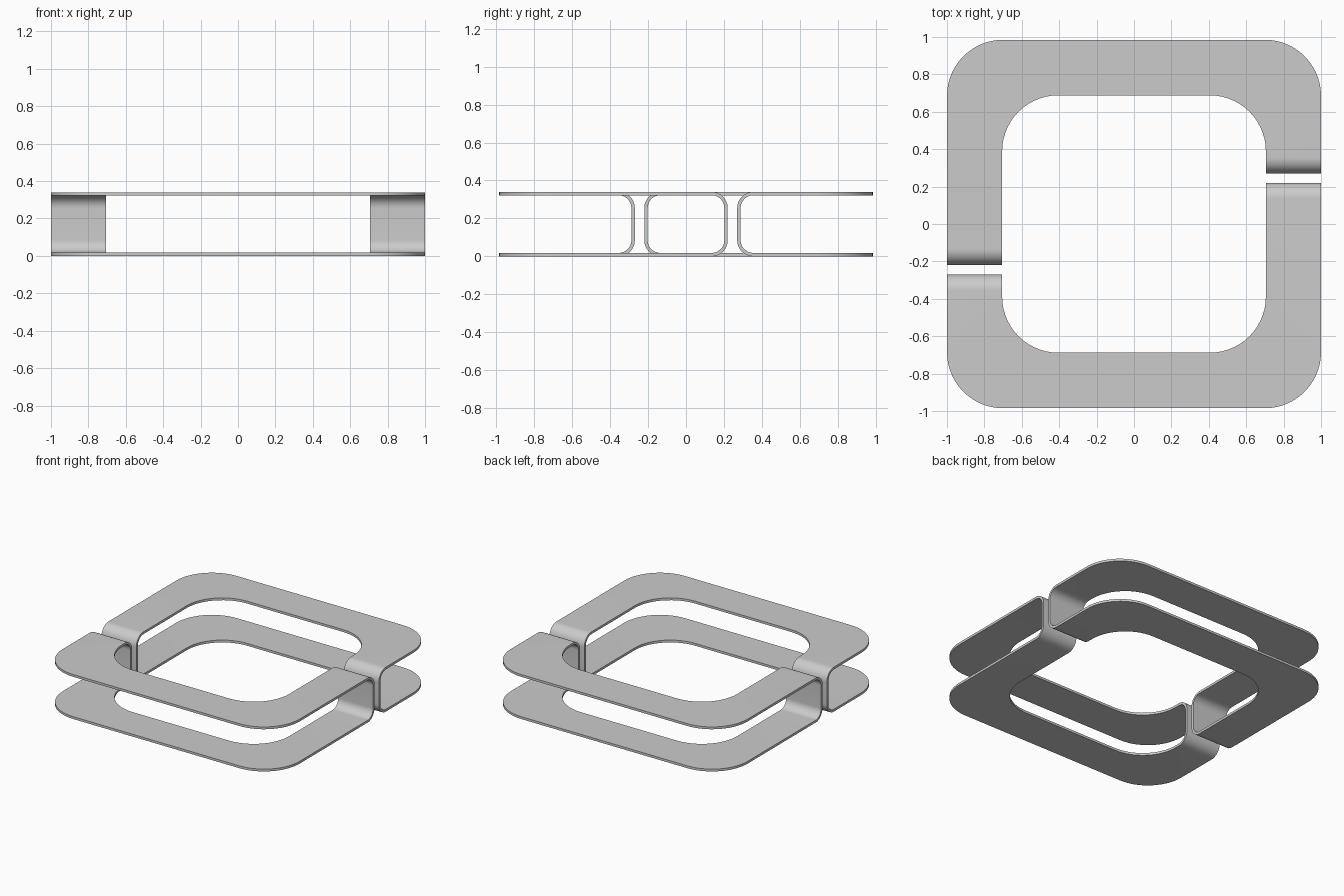
import bpy, bmesh
from math import cos, sin, pi

if "Cube" in bpy.data.objects:
    bpy.data.objects.remove(bpy.data.objects["Cube"])

H, T, R = 0.34, 0.018, 0.085      # overall height, sheet thickness, outer fold radius
XO, XI = 1.0, 0.705               # outer and inner half widths
YO, YI = 0.985, 0.688             # outer and inner half depths
RC = 0.3                          # plan corner radius
N = 14                            # segments per quarter turn


def plate(z, y_right, y_left):
    """(outer, inner) point pairs from the right arm round the back to the left arm."""
    pairs = [((XO, y_right, z), (XI, y_right, z))]
    for side, start in ((1, 0), (-1, pi / 2)):
        for k in range(N + 1):
            a = start + k * pi / 2 / N
            pairs.append(tuple((side * (x - RC) + RC * cos(a), y - RC + RC * sin(a), z)
                               for x, y in ((XO, YO), (XI, YI))))
    pairs.append(((-XO, y_left, z), (-XI, y_left, z)))
    return pairs


def fold(side, y_end):
    """Strap folding from the top plate down to the bottom plate."""
    pairs = []
    for zc, start in ((H - R, pi / 2), (R, pi)):
        for k in range(N + 1):
            a = start + k * pi / 2 / N
            y, z = y_end + R + R * cos(a), zc + R * sin(a)
            pairs.append(((side * XO, y, z), (side * XI, y, z)))
    return pairs[1:-1]


def folded_band(name, turn):
    right, left = 0.27, -0.22     # where the two straps stand
    loop = (plate(H, right + R, left + R) + fold(-1, left)
            + plate(0, right + R, left + R)[::-1] + fold(1, right)[::-1])
    bm = bmesh.new()
    rows = [[bm.verts.new(p) for p in pair] for pair in loop]
    for a, b in zip(rows, rows[1:] + rows[:1]):
        bm.faces.new((a[0], b[0], b[1], a[1]))
    mesh = bpy.data.meshes.new(name)
    bm.to_mesh(mesh)
    bm.free()
    ob = bpy.data.objects.new(name, mesh)
    bpy.context.collection.objects.link(ob)
    ob.rotation_euler.z = turn
    bpy.ops.object.select_all(action='DESELECT')
    bpy.context.view_layer.objects.active = ob
    ob.select_set(True)
    # sheet thickness goes inward from the outer skin
    mod = ob.modifiers.new("thickness", 'SOLIDIFY')
    mod.thickness, mod.offset, mod.use_even_offset = T, -1, True
    bpy.ops.object.modifier_apply(modifier=mod.name)
    bpy.ops.object.shade_smooth_by_angle(angle=pi / 6)


# two identical bands, turned half a circle from each other
folded_band("back_band", 0)
folded_band("front_band", pi)
